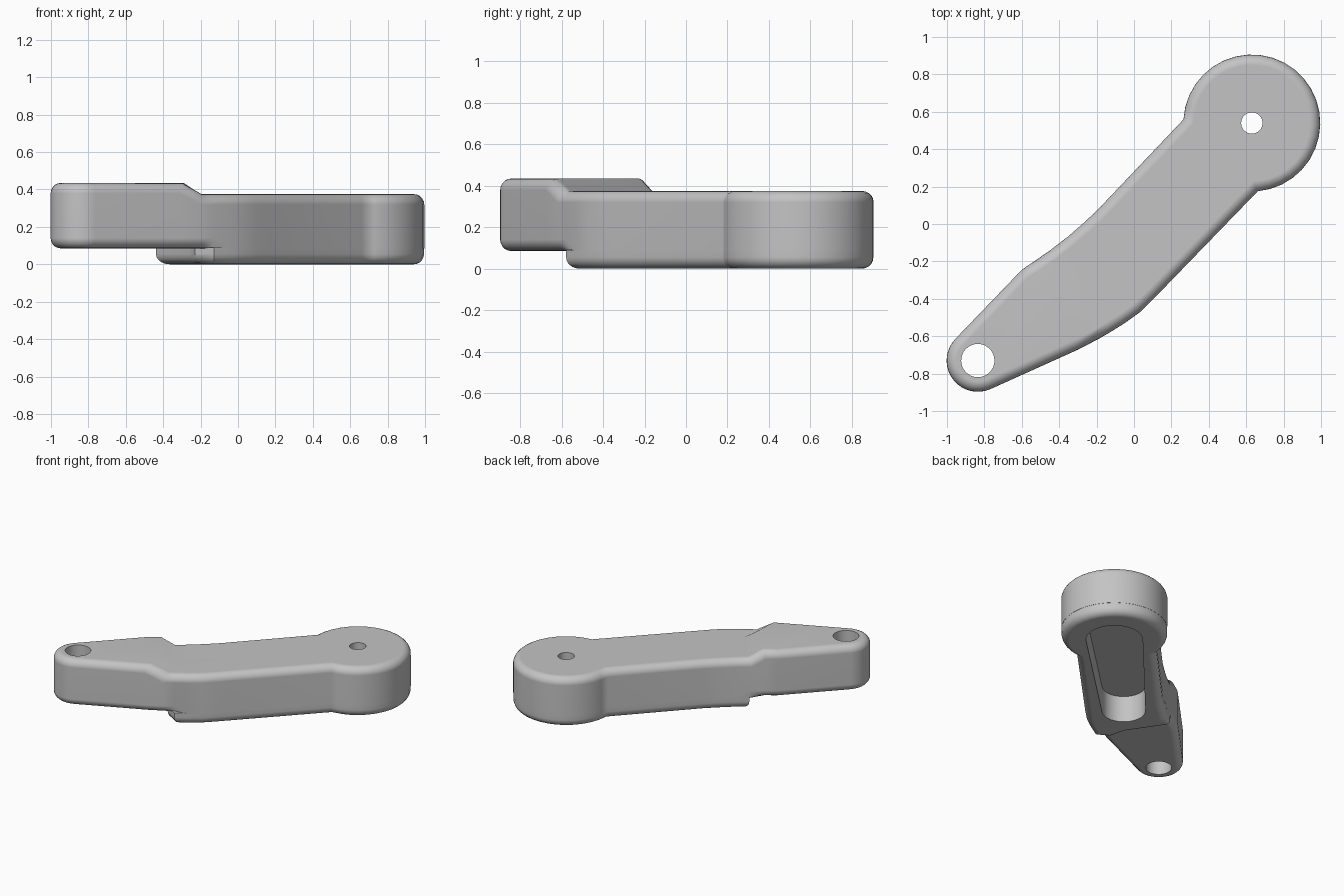
import bpy, bmesh, math
from mathutils import Vector

cube = bpy.data.objects.get("Cube")
if cube:
    bpy.data.objects.remove(cube, do_unlink=True)

FILLET = 0.055
HUB, HUB_R = Vector((0.63, 0.54)), 0.366
TIP, TIP_R = Vector((-0.835, -0.73)), 0.167
TOP, TIP_TOP, TIP_BASE, POCKET_TOP = 0.375, 0.435, 0.085, 0.2

grey = bpy.data.materials.new("light grey")
grey.use_nodes = True
colour = (0.55, 0.55, 0.55, 1)
grey.diffuse_color = colour
grey.node_tree.nodes["Principled BSDF"].inputs["Base Color"].default_value = colour


def arc(centre, radius, start, end, count):
    """Points on an arc, angles in degrees."""
    pts = []
    for i in range(count):
        a = math.radians(start + (end - start) * i / (count - 1))
        pts.append(centre + radius * Vector((math.cos(a), math.sin(a))))
    return pts


def ring(bm, pts, heights):
    return [bm.verts.new((p[0], p[1], z)) for p, z in zip(pts, heights)]


def walls(bm, low, high):
    n = len(low)
    for i in range(n):
        j = (i + 1) % n
        bm.faces.new((low[i], low[j], high[j], high[i]))


def fillet(bm, loop, indices):
    """Round the chosen edges of a closed loop, returned for one shared bevel."""
    n = len(loop)
    return [bm.edges.get((loop[i], loop[(i + 1) % n])) for i in indices]


def finish(bm, name, rounded=()):
    bmesh.ops.recalc_face_normals(bm, faces=bm.faces[:])
    if rounded:
        bmesh.ops.bevel(bm, geom=list(rounded), offset=FILLET, segments=5,
                        profile=0.5, affect='EDGES', clamp_overlap=False)
        bmesh.ops.recalc_face_normals(bm, faces=bm.faces[:])
    mesh = bpy.data.meshes.new(name)
    bm.to_mesh(mesh)
    bm.free()
    mesh.materials.append(grey)
    obj = bpy.data.objects.new(name, mesh)
    bpy.context.collection.objects.link(obj)
    return obj


def prism(name, pts, z0, z1, round_base=False):
    bm = bmesh.new()
    n = len(pts)
    low, high = ring(bm, pts, [z0] * n), ring(bm, pts, [z1] * n)
    walls(bm, low, high)
    bm.faces.new(low[::-1])
    bm.faces.new(high)
    return finish(bm, name, fillet(bm, low, range(n)) if round_base else ())


# Plan outline: hub, back edge, tip, front edge
hub = arc(HUB, HUB_R, -85, 177, 26)
back = [(-0.2, 0.07), (-0.27, 0.005), (-0.35, -0.065),
        (-0.44, -0.135), (-0.52, -0.19), (-0.6, -0.245)]
tip = arc(TIP, TIP_R, 136, 295, 18)
front = [(-0.3, -0.672), (-0.19, -0.615), (-0.13, -0.58), (-0.05, -0.53),
         (0.03, -0.473), (0.1, -0.405), (0.163, -0.34)]
outline = [Vector(p) for p in hub + back + tip + front]
count = len(outline)
low_back = len(hub) + 3
high_back = low_back + 1
high_front = len(hub) + len(back) + len(tip)
low_front = high_front + 1
pad_front = high_front + 2

# Upper arm: raised tip sloping down to the main arm
bm = bmesh.new()
heights = [TIP_TOP if high_back <= i <= high_front else TOP for i in range(count)]
low = ring(bm, outline, [TIP_BASE] * count)
top = ring(bm, outline, heights)
mid_high = bm.verts.new((-0.29, -0.43, TIP_TOP))
mid_low = bm.verts.new((-0.2, -0.42, TOP))
walls(bm, low, top)
bm.faces.new(low[::-1])
bm.faces.new(top[high_back:high_front + 1] + [mid_high])
bm.faces.new(top[low_front:] + top[:low_back + 1] + [mid_low])
bm.faces.new((top[low_back], top[high_back], mid_high, mid_low))
bm.faces.new((mid_low, mid_high, top[high_front], top[low_front]))
rounded = fillet(bm, top, range(count)) + fillet(bm, low, range(low_back, pad_front))
upper_arm = finish(bm, "upper_arm", rounded)

# Lower pad: base of the main arm, ending in a step below the tip
pad = outline[pad_front:] + outline[:low_back + 1]
pad += [Vector((-0.26, -0.4)), Vector((-0.23, -0.52))]
middle = Vector((0.3, 0.2))
pad = [middle + (p - middle) * 0.998 for p in pad]
lower_pad = prism("lower_pad", pad, 0, TIP_BASE + 0.005, round_base=True)

# Cutters: tapered pocket under the arm, and two through holes
pocket_end = Vector((-0.05, -0.17))
pocket = arc(HUB, 0.195, -46, 138, 20) + arc(pocket_end, 0.15, 138, 314, 20)
cutters = [
    prism("pocket_cutter", pocket, -0.1, POCKET_TOP),
    prism("hub_hole_cutter", arc(HUB, 0.057, 0, 348.75, 32), -0.2, 0.6),
    prism("tip_hole_cutter", arc(TIP, 0.089, 0, 348.75, 32), -0.2, 0.6),
]
for cutter in cutters:
    cutter.hide_render = True

for obj in (upper_arm, lower_pad):
    for cutter in cutters:
        if obj is lower_pad and cutter is cutters[2]:
            continue
        mod = obj.modifiers.new(cutter.name, 'BOOLEAN')
        mod.operation = 'DIFFERENCE'
        mod.solver = 'EXACT'
        mod.object = cutter
    bpy.ops.object.select_all(action='DESELECT')
    bpy.context.view_layer.objects.active = obj
    obj.select_set(True)
    for mod in list(obj.modifiers):
        bpy.ops.object.modifier_apply(modifier=mod.name)
    bpy.ops.object.shade_smooth_by_angle(angle=math.radians(40))
    normals = obj.modifiers.new("flat_normals", 'WEIGHTED_NORMAL')
    normals.keep_sharp = True

for cutter in cutters:
    bpy.data.objects.remove(cutter, do_unlink=True)
